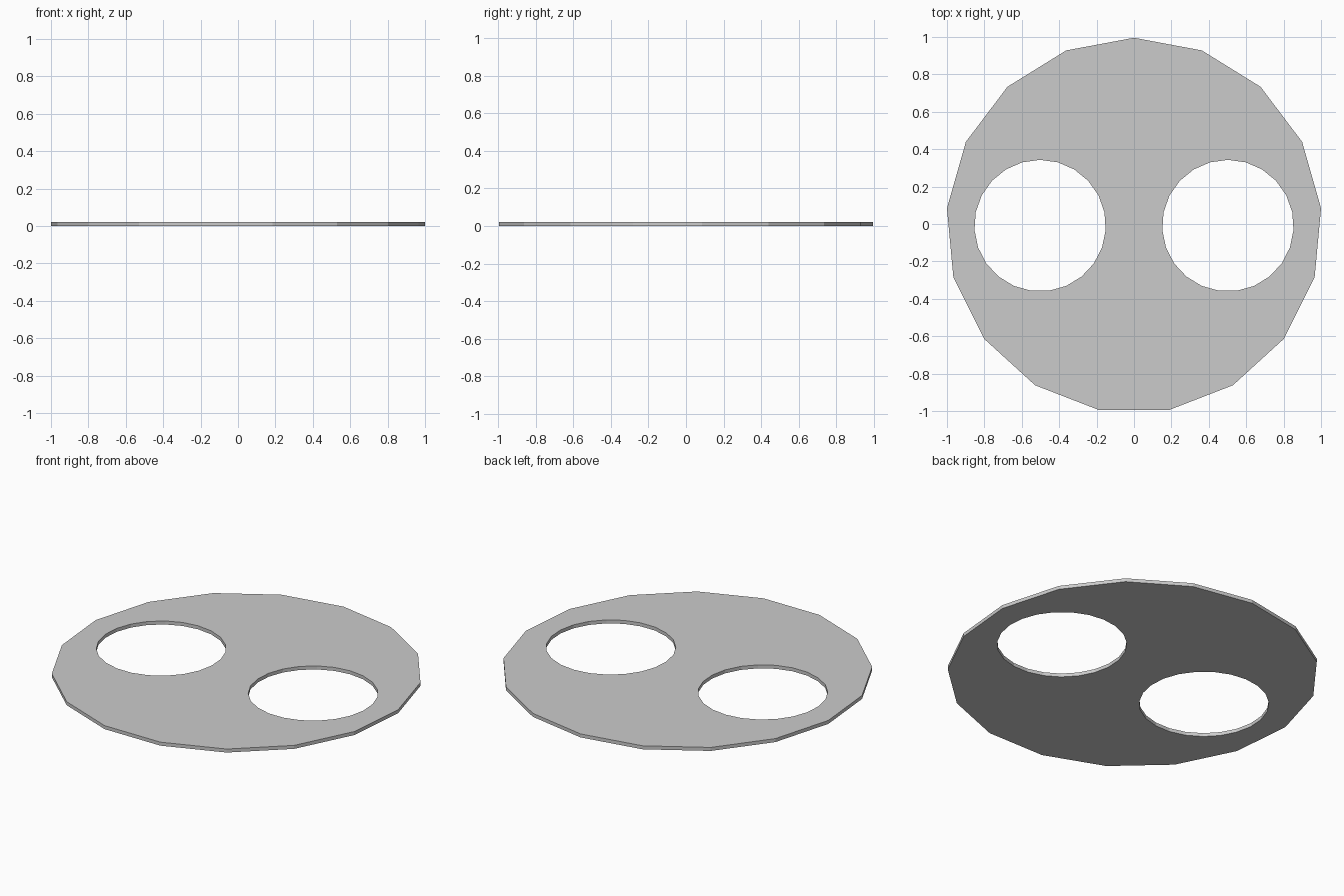
import bpy
import math

if "Cube" in bpy.data.objects:
    bpy.data.objects.remove(bpy.data.objects["Cube"])

R = 1 / math.sin(4 * math.tau / 17)              # widest corners land on x = +-1
CY = -R * (1 - math.cos(math.pi / 17)) / 2       # centres the odd-sided outline in y
T = 0.021


def disc(name, sides, radius, x, depth):
    bpy.ops.mesh.primitive_cylinder_add(
        vertices=sides, radius=radius, depth=depth, location=(x, CY, T / 2))
    obj = bpy.context.object
    obj.name = name
    return obj


# Thin 17-sided plate
plate = disc("plate", 17, R, 0, T)

# Two round holes through the plate
for side in (-1, 1):
    cutter = disc("hole_cutter", 23, 0.35 * R, side * 0.5 * R, 0.2)
    cutter.hide_render = True
    cut = plate.modifiers.new("hole", 'BOOLEAN')
    cut.operation = 'DIFFERENCE'
    cut.solver = 'EXACT'
    cut.object = cutter
    bpy.context.view_layer.objects.active = plate
    bpy.ops.object.modifier_apply(modifier=cut.name)
    bpy.data.objects.remove(cutter)
